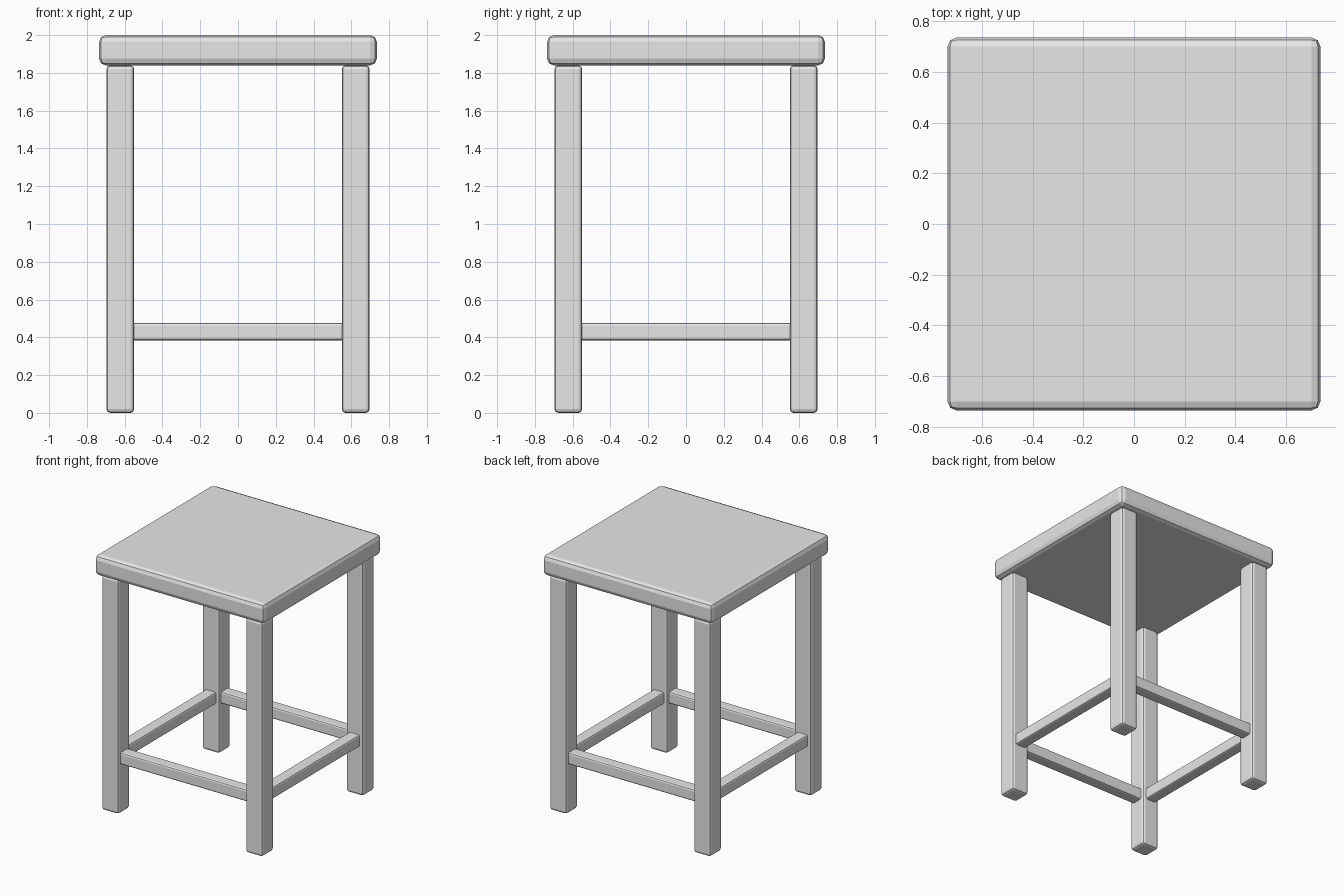
import bpy

cube = bpy.data.objects.get("Cube")
if cube:
    bpy.data.objects.remove(cube, do_unlink=True)

# Single plain grey
grey = bpy.data.materials.new("light_grey")
grey.use_nodes = True
grey.diffuse_color = (0.8, 0.8, 0.8, 1)
grey.node_tree.nodes["Principled BSDF"].inputs["Base Color"].default_value = (0.8, 0.8, 0.8, 1)


def rounded_box(name, centre, size, bevel):
    """Box with softly rounded, flat-shaded edges."""
    bpy.ops.mesh.primitive_cube_add(size=1, location=centre)
    box = bpy.context.object
    box.name = box.data.name = name
    box.scale = size
    bpy.ops.object.transform_apply(location=False, rotation=False, scale=True)
    mod = box.modifiers.new("rounded_edges", "BEVEL")
    mod.width = bevel
    mod.segments = 2
    box.data.materials.append(grey)
    return box


SEAT_WIDTH, SEAT_BOTTOM, HEIGHT = 1.47, 1.84, 2.0
LEG, LEG_POS = 0.147, 0.623
BAR, BAR_Z = 0.093, 0.43

# Seat slab
rounded_box("seat", (0, 0, (SEAT_BOTTOM + HEIGHT) / 2),
            (SEAT_WIDTH, SEAT_WIDTH, HEIGHT - SEAT_BOTTOM), 0.035)

# Four square legs
for x_side, x_name in ((-1, "right"), (1, "left")):
    for y_side, y_name in ((-1, "front"), (1, "back")):
        rounded_box(f"{y_name}_{x_name}_leg",
                    (x_side * LEG_POS, y_side * LEG_POS, SEAT_BOTTOM / 2),
                    (LEG, LEG, SEAT_BOTTOM), 0.02)

# Four stretchers, tucked slightly into the legs
length = 2 * LEG_POS - LEG + 0.06
for side, across, along in ((-1, "front", "right"), (1, "back", "left")):
    rounded_box(f"{across}_stretcher", (0, side * LEG_POS, BAR_Z), (length, BAR, BAR), 0.013)
    rounded_box(f"{along}_stretcher", (side * LEG_POS, 0, BAR_Z), (BAR, length, BAR), 0.013)
